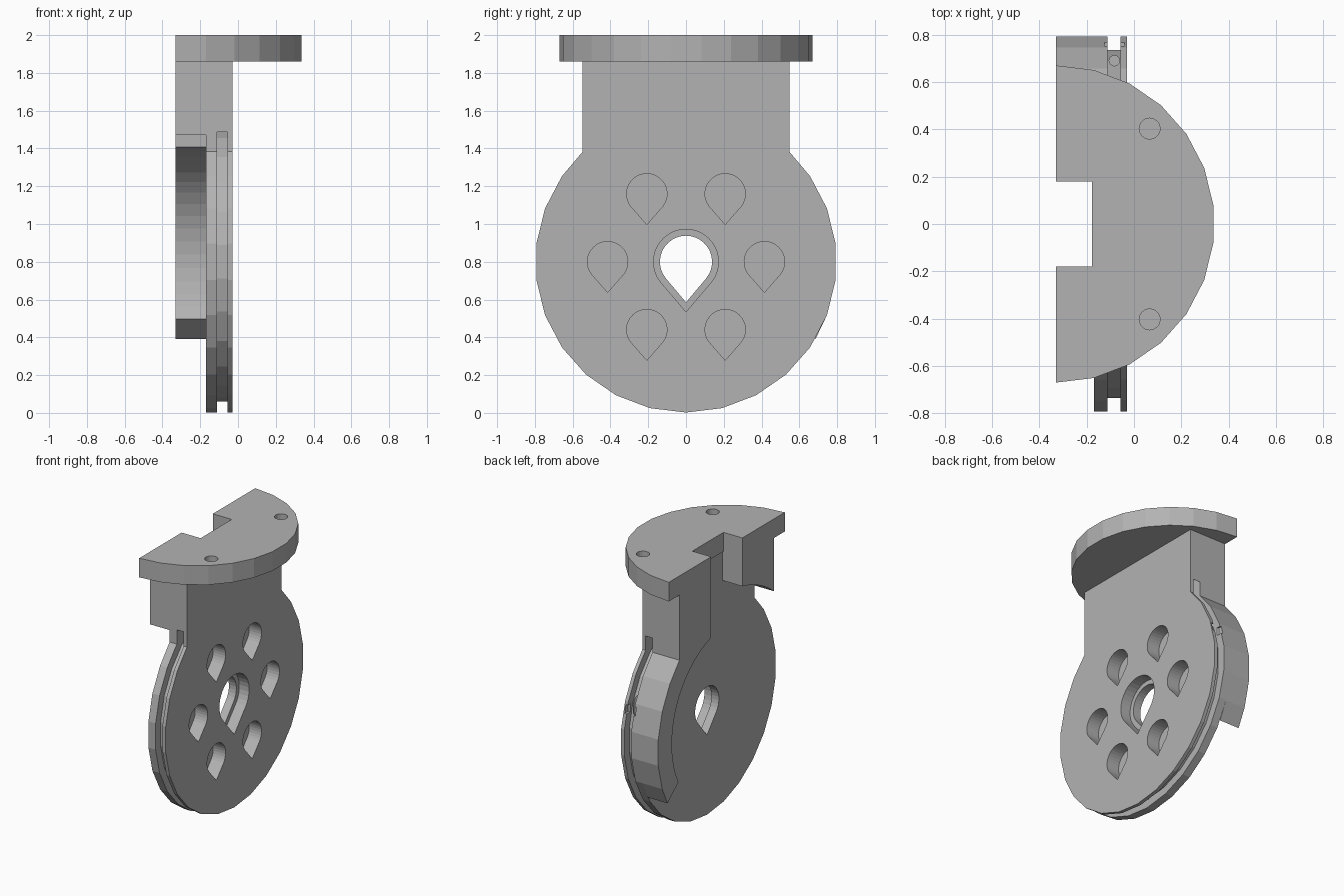
import bpy, bmesh
from math import sin, cos, radians, sqrt

cube = bpy.data.objects.get("Cube")
if cube:
    bpy.data.objects.remove(cube, do_unlink=True)

grey = bpy.data.materials.new("plain_grey")
grey.use_nodes = True
GREY = (0.45, 0.45, 0.45, 1)
grey.diffuse_color = GREY
grey.node_tree.nodes["Principled BSDF"].inputs["Base Color"].default_value = GREY

HUB = 0.8           # height of the wheel centre
STEP = 360 / 26     # facet angle of the large curves
BACK, MID, FACE = -0.33, -0.17, -0.03


def arc(r, a0, a1, n, cu=0.0, cv=HUB):
    """Points on an arc, angles in degrees."""
    angles = [radians(a0 + (a1 - a0) * i / n) for i in range(n + 1)]
    return [(cu + r * cos(a), cv + r * sin(a)) for a in angles]


def ring(r, n=26, cu=0.0, cv=HUB):
    return arc(r, -90, 270 - 360 / n, n - 1, cu, cv)


def teardrop(r, tip, y, z):
    """Round hole with a point at the bottom."""
    return arc(r, -38, 218, 24, y, z) + [(y, z - tip)]


def prism(name, profile, lo, hi, axis="x"):
    """Extrude a profile along x (y, z points) or z (x, y points)."""
    bm = bmesh.new()
    place = (lambda p, t: (t, *p)) if axis == "x" else (lambda p, t: (*p, t))
    a = [bm.verts.new(place(p, lo)) for p in profile]
    b = [bm.verts.new(place(p, hi)) for p in profile]
    bm.faces.new(a)
    bm.faces.new(b)
    for i in range(len(a)):
        j = (i + 1) % len(a)
        bm.faces.new((a[i], a[j], b[j], b[i]))
    bmesh.ops.recalc_face_normals(bm, faces=bm.faces)
    mesh = bpy.data.meshes.new(name)
    bm.to_mesh(mesh)
    bm.free()
    mesh.materials.append(grey)
    obj = bpy.data.objects.new(name, mesh)
    bpy.context.collection.objects.link(obj)
    return obj


def cut(target, cutter):
    """Subtract the cutter, bake the result and drop the cutter."""
    mod = target.modifiers.new("cut", "BOOLEAN")
    mod.operation, mod.solver, mod.object = "DIFFERENCE", "EXACT", cutter
    graph = bpy.context.evaluated_depsgraph_get()
    baked = bpy.data.meshes.new_from_object(target.evaluated_get(graph))
    target.modifiers.clear()
    target.data = baked
    bpy.data.objects.remove(cutter, do_unlink=True)


# Wheel and front half of the neck
W, JOIN, TOP = 0.547, 1.383, 1.86
low = -90 - 9 * STEP
outline = arc(0.798, low, low + 18 * STEP, 18)
wheel = prism("wheel_and_neck", outline + [(W, JOIN), (W, TOP), (-W, TOP), (-W, JOIN)],
              MID, FACE)

# Belt groove, running on into the neck
groove = prism("groove_cutter", ring(0.88, 52), -0.112, -0.056)
cut(groove, prism("groove_core", ring(0.74), -0.2, 0))
cut(wheel, groove)

# Cord hole and its flared mouth in the groove
cut(wheel, prism("cord_hole", ring(0.022, 16, -0.083, 0.69), 0.95, 1.2, "z"))
mouth = [(-0.125, 0.73), (-0.083, 0.70), (-0.04, 0.73), (-0.04, 0.9), (-0.125, 0.9)]
cut(wheel, prism("cord_mouth", mouth, 1.0, 1.06, "z"))

# Six blind pockets around the hub
for k in range(6):
    a = radians(60 * k)
    pocket = teardrop(0.107, 0.162, 0.415 * cos(a), HUB + 0.415 * sin(a))
    cut(wheel, prism("pocket_cutter", pocket, FACE - 0.1, 0.1))

# Stepped centre hole
cut(wheel, prism("recess_cutter", teardrop(0.172, 0.265, 0, HUB), FACE - 0.08, 0.1))
cut(wheel, prism("bore_cutter", teardrop(0.138, 0.215, 0, HUB), -0.5, 0.1))

# Rear neck post that runs down into the curved guard
SLOT = 0.18
guard = [(SLOT, TOP), (W, TOP), (W, JOIN)]
guard += arc(0.798, -90 + 9 * STEP, -90 + 5 * STEP, 4)
guard += [(0.685, 0.39)] + arc(0.635, -28.5, 73.5, 16)
prism("rear_post_and_guard", guard, BACK, MID)

# Short rear post with a concave underside
gap = 0.865
short = [(-W, TOP), (-SLOT, TOP)]
for i in range(7):
    y = -SLOT + (SLOT - W) * i / 6
    short.append((y, HUB + sqrt(gap * gap - y * y)))
prism("short_rear_post", short, BACK, MID)

# Half-round top plate with slot and two screw holes
half = arc(0.67, -90, 90, 13, BACK, 0)
slot = [(BACK, SLOT), (-0.177, SLOT), (-0.177, -SLOT), (BACK, -SLOT)]
plate = prism("top_plate", half + slot, TOP, 2.0, "z")
for side in (-1, 1):
    cut(plate, prism("screw_cutter", ring(0.044, 24, 0.066, 0.403 * side), 1.9, 2.1, "z"))
